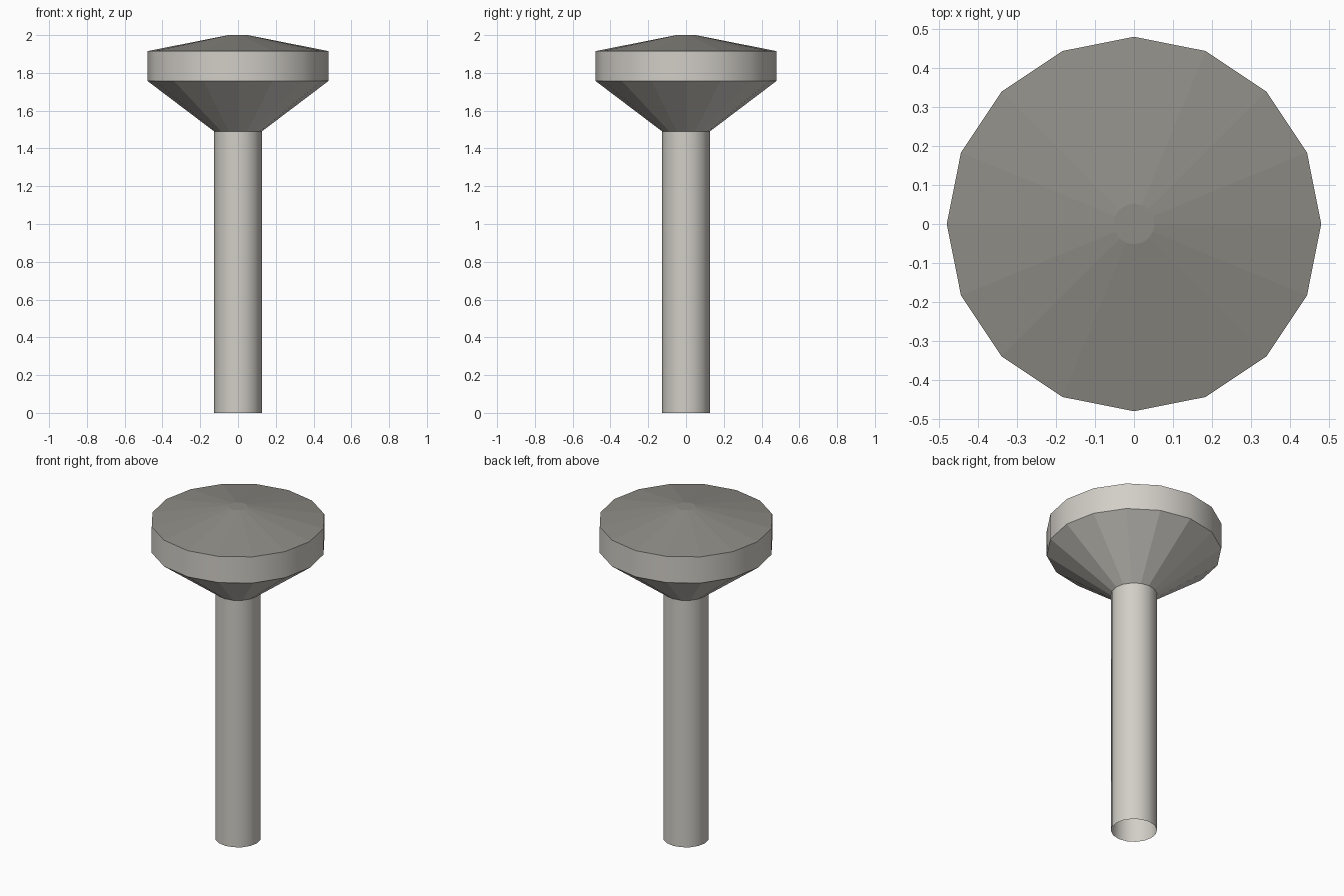
import bpy, bmesh, math

if "Cube" in bpy.data.objects:
    bpy.data.objects.remove(bpy.data.objects["Cube"])

SIDES = 16


def material(name, colour):
    mat = bpy.data.materials.new(name)
    mat.diffuse_color = (*colour, 1.0)
    mat.use_nodes = True
    mat.node_tree.nodes["Principled BSDF"].inputs["Base Color"].default_value = mat.diffuse_color
    return mat


light_grey = material("light warm grey", (0.645, 0.62, 0.575))
dark_grey = material("dark warm grey", (0.272, 0.262, 0.236))


def lathe(name, profile, mat, smooth=False, cap_top=False):
    """Revolve (radius, height) points round z into one open shell."""
    bm = bmesh.new()
    rings = []
    for r, z in profile:
        rings.append([bm.verts.new((r * math.cos(2 * math.pi * i / SIDES),
                                    r * math.sin(2 * math.pi * i / SIDES), z))
                      for i in range(SIDES)])
    for lo, hi in zip(rings, rings[1:]):
        for i in range(SIDES):
            j = (i + 1) % SIDES
            face = bm.faces.new((lo[i], lo[j], hi[j], hi[i]))
            face.smooth = smooth
    if cap_top:
        bm.faces.new(rings[-1])
    mesh = bpy.data.meshes.new(name)
    bm.to_mesh(mesh)
    bm.free()
    mesh.materials.append(mat)
    obj = bpy.data.objects.new(name, mesh)
    bpy.context.collection.objects.link(obj)
    return obj


# Hollow stem, open at the bottom
lathe("stem", [(0.126, 0.0), (0.126, 1.49)], light_grey, smooth=True)

# Faceted flare under the head
lathe("flare", [(0.126, 1.49), (0.479, 1.757)], light_grey)

# Upright rim
lathe("rim", [(0.479, 1.757), (0.479, 1.915)], light_grey, smooth=True)

# Darker shallow top with a small flat tip
lathe("top", [(0.479, 1.915), (0.052, 2.0)], dark_grey, cap_top=True)
